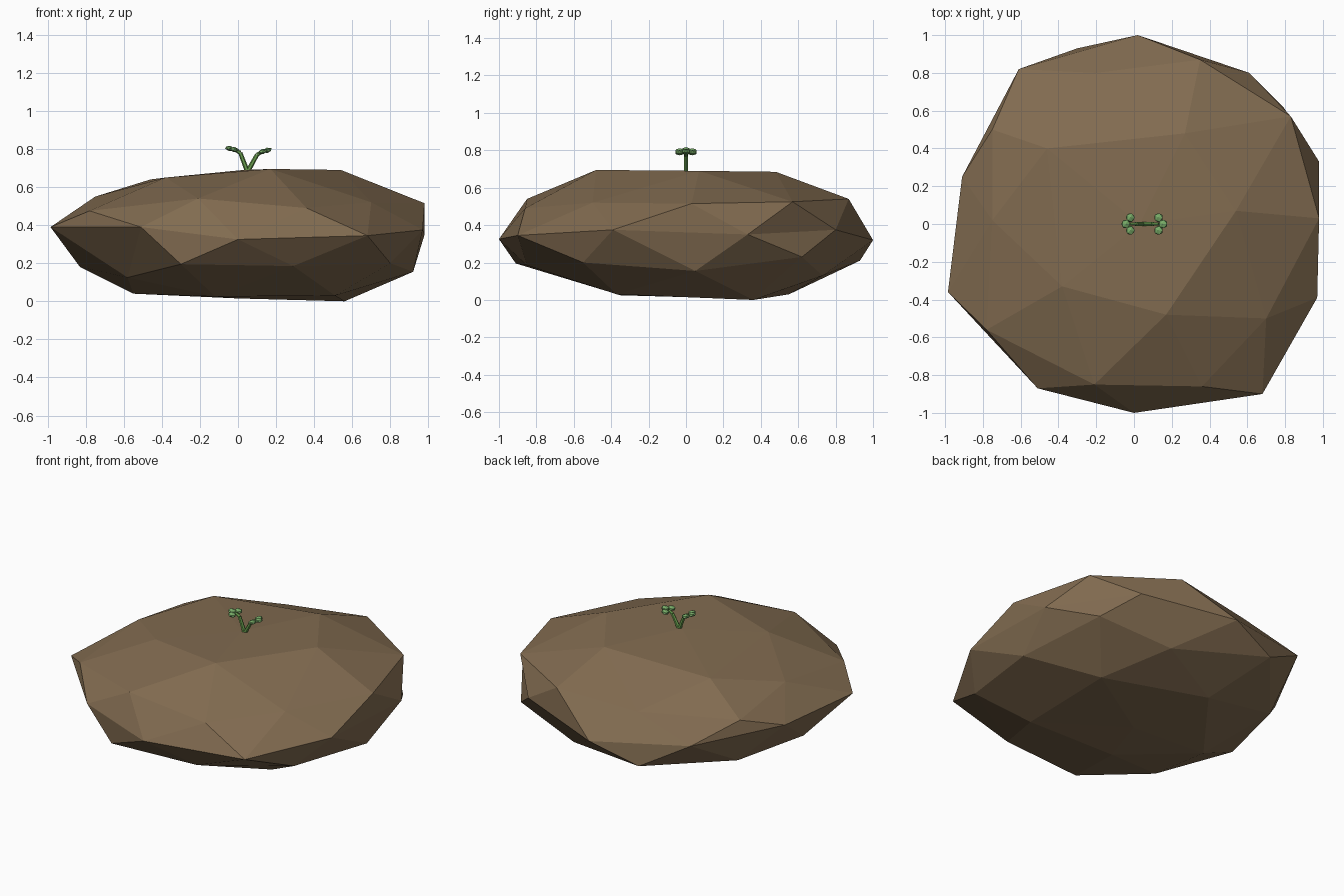
import bpy, bmesh, math
from mathutils import Vector, Matrix

if "Cube" in bpy.data.objects:
    bpy.data.objects.remove(bpy.data.objects["Cube"])


def material(name, rgb):
    m = bpy.data.materials.new(name)
    m.diffuse_color = (*rgb, 1)
    m.use_nodes = True
    m.node_tree.nodes["Principled BSDF"].inputs["Base Color"].default_value = m.diffuse_color
    return m


SOIL = material("soil brown", (0.22, 0.147, 0.08))
STEM = material("stem green", (0.14, 0.34, 0.075))
LEAF = material("leaf green", (0.19, 0.42, 0.14))


def add_object(name, bm, mat):
    mesh = bpy.data.meshes.new(name)
    bmesh.ops.recalc_face_normals(bm, faces=bm.faces)
    bm.to_mesh(mesh)
    bm.free()
    mesh.materials.append(mat)
    ob = bpy.data.objects.new(name, mesh)
    bpy.context.collection.objects.link(ob)
    return ob


# Boulder: an icosphere whose rings, top to bottom, are pulled to uneven corners
RINGS = [
    [(0.03, 0, 0.69)],
    [(0.54, 0.07, 0.69), (0.27, 0.48, 0.685), (-0.46, 0.40, 0.64), (-0.38, -0.33, 0.65), (0.17, -0.48, 0.695)],
    [(0.83, 0.57, 0.525), (-0.20, 0.80, 0.50), (-0.75, 0.02, 0.55), (-0.21, -0.85, 0.54), (0.70, -0.50, 0.52)],
    [(0.98, 0.03, 0.515), (0.35, 0.87, 0.54), (-0.75, 0.50, 0.475), (-0.78, -0.56, 0.475), (0.36, -0.86, 0.49)],
    [(0.98, 0.33, 0.35), (0.61, 0.80, 0.375), (0.02, 1.0, 0.32), (-0.61, 0.82, 0.385), (-0.91, 0.25, 0.39),
     (-0.985, -0.36, 0.39), (-0.51, -0.87, 0.39), (0, -1.0, 0.325), (0.68, -0.90, 0.345), (0.97, -0.39, 0.375)],
    [(0.79, 0.62, 0.23), (-0.30, 0.93, 0.21), (-0.83, -0.06, 0.18), (-0.30, -0.91, 0.195), (0.80, -0.55, 0.20)],
    [(0.92, 0.05, 0.155), (0.32, 0.73, 0.13), (-0.70, 0.45, 0.174), (-0.58, -0.49, 0.125), (0.29, -0.85, 0.185)],
    [(0.56, 0.36, 0.0), (-0.13, 0.55, 0.03), (-0.55, 0, 0.04), (-0.12, -0.35, 0.025), (0.51, -0.37, 0.03)],
    [(0, 0, 0.015)],
]
bm = bmesh.new()
bmesh.ops.create_icosphere(bm, subdivisions=2, radius=1)
ordered = sorted(bm.verts, key=lambda v: (-round(v.co.z, 2),
                 (math.atan2(v.co.y, v.co.x) + 0.1) % math.tau))
for v, co in zip(ordered, [p for ring in RINGS for p in ring]):
    v.co = co
add_object("boulder", bm, SOIL)


def tube(bm, a, b, r1, r2):
    """Six-sided tapered segment from a to b."""
    a, b = Vector(a), Vector(b)
    d = b - a
    rot = d.to_track_quat('Z', 'Y').to_matrix().to_4x4()
    bmesh.ops.create_cone(bm, cap_ends=True, segments=6, radius1=r1, radius2=r2,
                          depth=d.length, matrix=Matrix.Translation((a + b) / 2) @ rot)


# Sprout: two bent stems, each with a three-lobed leaf
for side, name, elbow, tip in ((-1, "left", (0.012, 0, 0.78), (-0.02, 0, 0.797)),
                               (1, "right", (0.1, 0, 0.77), (0.13, 0, 0.787))):
    bm = bmesh.new()
    tube(bm, (0.05, 0, 0.68), elbow, 0.013, 0.011)
    tube(bm, elbow, tip, 0.011, 0.008)
    add_object(name + "_stem", bm, STEM)

    bm = bmesh.new()
    for dx, dy, dz in ((0.0, 0.034, 0.0), (0.0, -0.034, 0.0), (0.024, 0, 0.006)):
        at = Vector(tip) + Vector((side * dx, dy, dz))
        bmesh.ops.create_icosphere(bm, subdivisions=1, radius=0.026,
                                   matrix=Matrix.Translation(at)
                                   @ Matrix.Rotation(-side * 0.2, 4, 'Y')
                                   @ Matrix.Diagonal((1, 1, 0.55, 1)))
    add_object(name + "_leaf", bm, LEAF)
